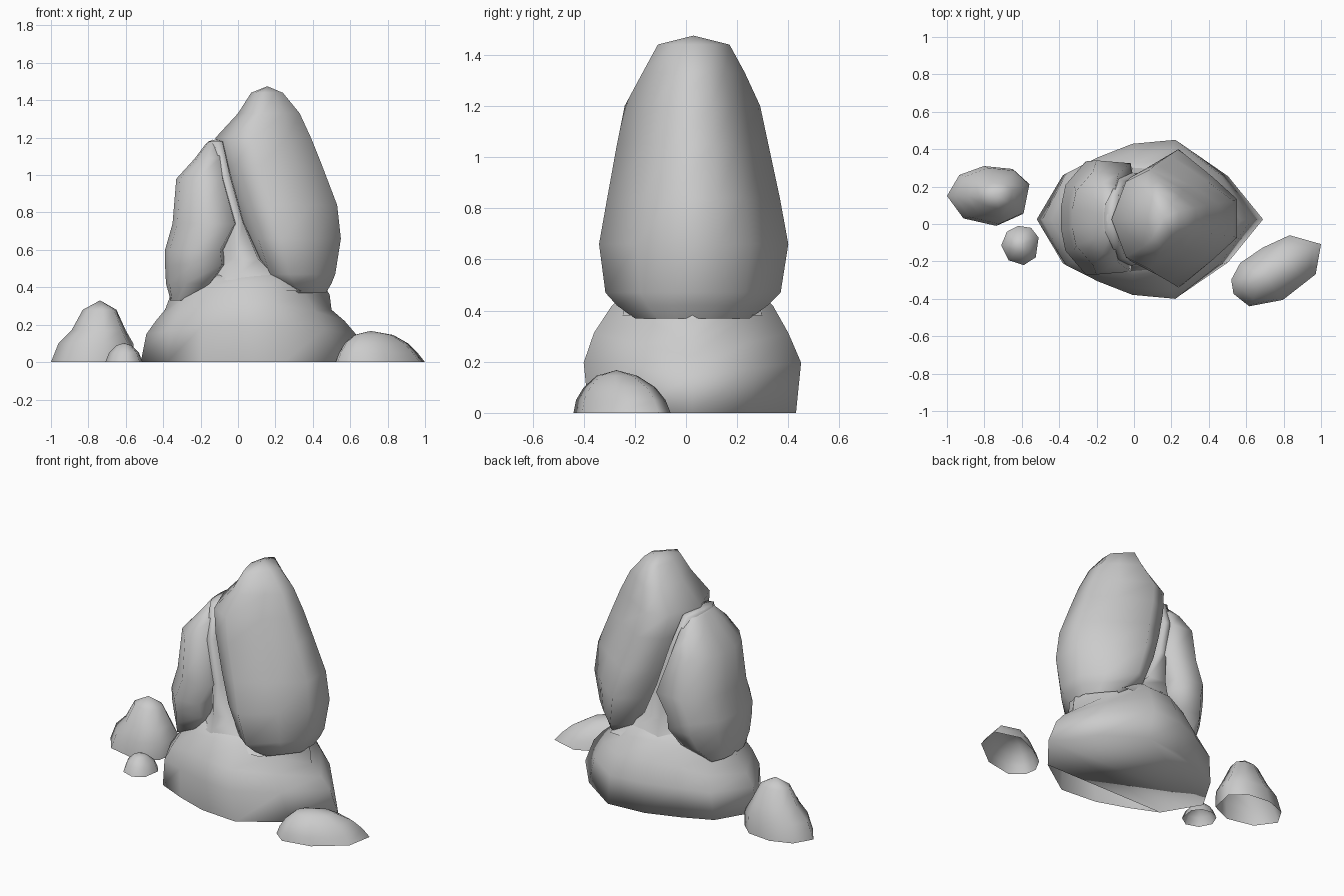
import bpy, bmesh


def rock(name, outline, levels, dome=0.0, floor=None):
    """Loft a unit outline through levels (z, x0, x1, y0, y1[, lift of front/back]); bottom stays open unless floor."""
    bm = bmesh.new()
    rings = []
    for lv in levels:
        z, x0, x1, y0, y1 = lv[:5]
        lift = lv[5] if len(lv) > 5 else 0
        rings.append([bm.verts.new(((x0 + x1) / 2 + u * (x1 - x0) / 2,
                                    (y0 + y1) / 2 + v * (y1 - y0) / 2,
                                    z + lift * (1 - u * u))) for u, v in outline])
    n = len(outline)
    for a, b in zip(rings, rings[1:]):
        for i in range(n):
            j = (i + 1) % n
            bm.faces.new((a[i], a[j], b[j], b[i]))
    # domed cap
    centre = sum((v.co for v in rings[-1]), rings[-1][0].co * 0) / n
    tip = bm.verts.new((centre.x, centre.y, centre.z + dome))
    for i in range(n):
        bm.faces.new((rings[-1][i], rings[-1][(i + 1) % n], tip))
    # partial underside
    if floor:
        bm.faces.new([rings[0][i] for i in reversed(floor)])
    mesh = bpy.data.meshes.new(name)
    bm.to_mesh(mesh)
    bm.free()
    mesh.shade_smooth()
    ob = bpy.data.objects.new(name, mesh)
    bpy.context.collection.objects.link(ob)
    return ob


# Outlines in a -1..1 box, counter-clockwise
BASE = [(1, 0), (.69, .57), (.27, 1), (-.14, .95), (-.47, .78), (-.77, .58), (-1, 0),
        (-.77, -.58), (-.47, -.78), (-.14, -.95), (.27, -1), (.69, -.57)]
TALL = [(1, .28), (.5, .6), (-.2, 1), (-.7, .76), (-1, 0), (-.7, -.76), (-.2, -1), (.5, -.6), (1, -.28)]
SIDE = [(1, .6), (.9, .95), (-.15, 1), (-.85, .58), (-1, .2), (-1, -.2), (-.85, -.58),
        (-.15, -1), (.9, -.95), (1, -.6)]
ROUND = [(1, .4), (.6, .9), (-.1, 1), (-.7, .7), (-1, 0), (-.6, -.75), (.2, -1), (.85, -.6)]
SLANT = [(1, .75), (.3, 1), (-.3, .65), (-.8, .22), (-1, -.25), (-.95, -.65), (-.6, -1), (.15, -.82), (.88, -.1)]

# Wide base with the neck that carries the two upper rocks
rock("base_rock", BASE, [
    (0, -.52, .69, -.38, .43),
    (.15, -.49, .63, -.40, .45, .05),
    (.22, -.44, .57, -.36, .40, .10),
    (.28, -.39, .50, -.29, .34, .15),
    (.36, -.36, .49, -.25, .30, .105),
    (.45, -.30, .44, -.23, .28, .02)], 0, [11, 0, 1, 2, 3, 4, 5, 6, 7])

# Tall right-hand rock
rock("tall_rock", TALL, [
    (.37, .25, .47, -.20, .25),
    (.42, .17, .50, -.27, .32),
    (.47, .11, .52, -.315, .37),
    (.66, .03, .55, -.34, .40),
    (.84, -.04, .53, -.308, .367),
    (1.05, -.10, .45, -.27, .322),
    (1.20, -.12, .39, -.24, .29),
    (1.33, -.0, .33, -.17, .23),
    (1.44, .07, .24, -.11, .17)], .035)

# Shorter left-hand rock
rock("side_rock", SIDE, [
    (.33, -.36, -.27, -.15, .20),
    (.42, -.385, -.14, -.22, .28),
    (.52, -.39, -.07, -.26, .32),
    (.60, -.39, -.08, -.27, .335),
    (.74, -.35, -.00, -.27, .34),
    (.98, -.33, -.07, -.22, .28),
    (1.09, -.23, -.09, -.16, .22),
    (1.17, -.17, -.10, -.08, .14)], .02)

# Filler ridge in the cleft between them
rock("cleft_ridge", SIDE, [
    (.38, -.30, .36, -.26, .31),
    (.46, -.18, .22, -.25, .30),
    (.55, -.11, .12, -.23, .28),
    (.75, -.06, .03, -.225, .275),
    (1.0, -.12, -.04, -.19, .24),
    (1.18, -.16, -.08, -.10, .16)], .01)

# Loose stones on the ground
rock("left_stone", ROUND, [
    (0, -1, -.56, -.01, .31),
    (.10, -.96, -.56, .0, .30),
    (.17, -.89, -.60, .03, .27),
    (.28, -.83, -.65, .08, .22)], .05)
rock("pebble", ROUND, [
    (0, -.71, -.51, -.22, -.01),
    (.05, -.69, -.53, -.20, -.03),
    (.09, -.65, -.57, -.155, -.075)], .012)
rock("right_stone", SLANT, [
    (0, .52, 1, -.44, -.06),
    (.05, .54, .96, -.43, -.08),
    (.10, .57, .91, -.40, -.12),
    (.145, .62, .83, -.35, -.19)], .022)
